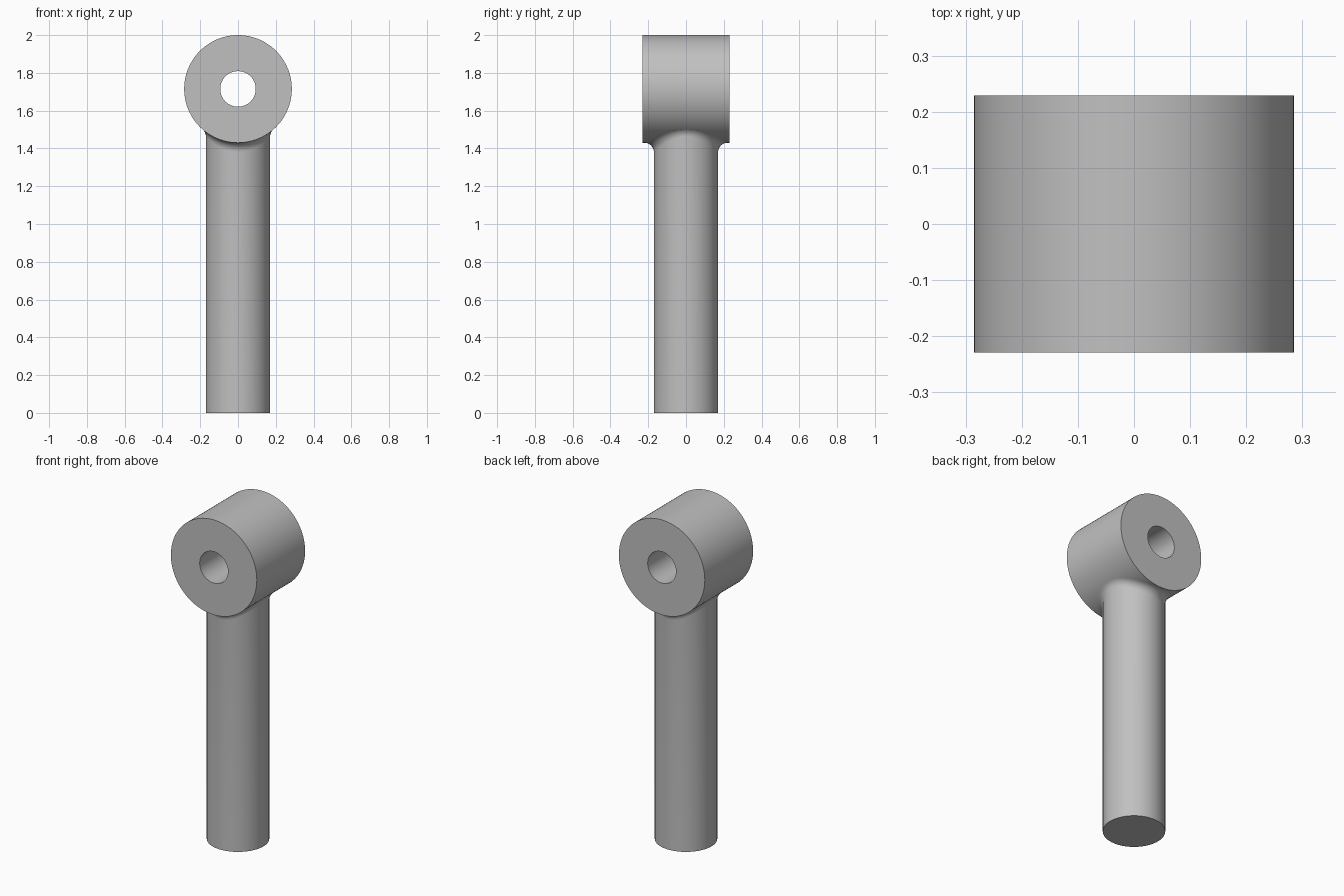
import bpy, bmesh
from math import sin, cos, pi, sqrt
from mathutils import Vector

if "Cube" in bpy.data.objects:
    bpy.data.objects.remove(bpy.data.objects["Cube"])

SEG = 96
EYE_Z, EYE_R, HOLE_R, EYE_HALF = 1.715, 0.285, 0.094, 0.229
SHANK_R, FILLET = 0.17, 0.05

steel = bpy.data.materials.new("grey_steel")
steel.use_nodes = True
colour = (0.53, 0.53, 0.53, 1)
steel.diffuse_color = colour
steel.node_tree.nodes["Principled BSDF"].inputs["Base Color"].default_value = colour


def loft(name, rings, closed=False, cap_first=False):
    """Skin a list of equal-length rings of points with quads."""
    bm = bmesh.new()
    loops = [[bm.verts.new(p) for p in ring] for ring in rings]
    pairs = list(zip(loops, loops[1:]))
    if closed:
        pairs.append((loops[-1], loops[0]))
    for a, b in pairs:
        for i in range(SEG):
            j = (i + 1) % SEG
            bm.faces.new((a[i], a[j], b[j], b[i]))
    if cap_first:
        bm.faces.new(reversed(loops[0]))
    mesh = bpy.data.meshes.new(name)
    bm.normal_update()
    bm.to_mesh(mesh)
    bm.free()
    mesh.materials.append(steel)
    obj = bpy.data.objects.new(name, mesh)
    bpy.context.collection.objects.link(obj)
    bpy.ops.object.select_all(action='DESELECT')
    obj.select_set(True)
    bpy.context.view_layer.objects.active = obj
    bpy.ops.object.shade_smooth_by_angle(angle=pi / 6)
    return obj


angles = [2 * pi * i / SEG for i in range(SEG)]


# Eye: a thick tube lying along y
def eye_ring(r, y):
    return [Vector((r * cos(a), y, EYE_Z + r * sin(a))) for a in angles]


loft("eye_tube", [eye_ring(EYE_R, EYE_HALF), eye_ring(EYE_R, -EYE_HALF),
                  eye_ring(HOLE_R, -EYE_HALF), eye_ring(HOLE_R, EYE_HALF)], closed=True)


# Shank with a rolling-ball fillet where it meets the eye
def fillet_point(a, t):
    out = Vector((cos(a), sin(a), 0))
    ball = out * (SHANK_R + FILLET)
    ball.z = EYE_Z - sqrt((EYE_R + FILLET) ** 2 - ball.x ** 2)
    to_eye = Vector((-ball.x, 0, EYE_Z - ball.z)).normalized()
    angle = (-out).angle(to_eye)
    direction = (-out * sin((1 - t) * angle) + to_eye * sin(t * angle)) / sin(angle)
    return ball + direction * FILLET


STEPS = 10
rings = [[Vector((SHANK_R * cos(a), SHANK_R * sin(a), 0)) for a in angles]]
rings += [[fillet_point(a, k / STEPS) for a in angles] for k in range(STEPS + 1)]
# Tuck the open top edge just inside the eye wall
rings.append([Vector((p.x * 0.97, p.y, EYE_Z + (p.z - EYE_Z) * 0.97)) for p in rings[-1]])
loft("shank", rings, cap_first=True)
